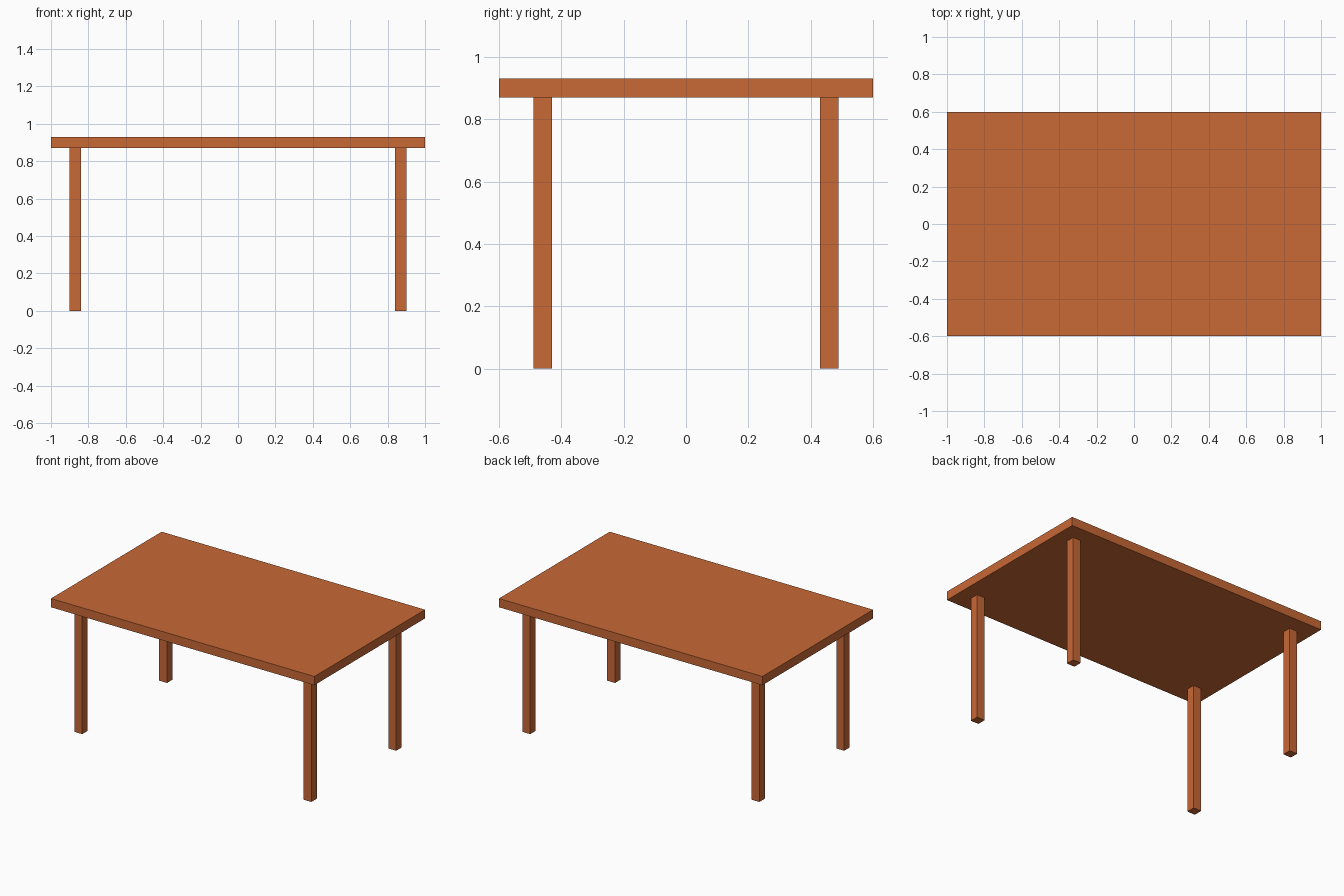
import bpy

default = bpy.data.objects.get("Cube")
if default:
    bpy.data.objects.remove(default, do_unlink=True)

# Single warm wood colour
WOOD = (0.58, 0.14, 0.036, 1.0)
wood = bpy.data.materials.new("warm_wood")
wood.use_nodes = True
wood.diffuse_color = WOOD
wood.node_tree.nodes["Principled BSDF"].inputs["Base Color"].default_value = WOOD


def box(name, centre, size):
    """Add a flat-shaded wooden box with its scale applied."""
    bpy.ops.mesh.primitive_cube_add(size=1, location=centre)
    obj = bpy.context.object
    obj.name = obj.data.name = name
    obj.scale = size
    bpy.ops.object.transform_apply(location=False, rotation=False, scale=True)
    obj.data.materials.append(wood)
    return obj


LEG_HEIGHT = 0.87
LEG_WIDTH = 0.06
TOP_THICKNESS = 0.06

# Table top
box("table_top", (0, 0, LEG_HEIGHT + TOP_THICKNESS / 2), (2.0, 1.2, TOP_THICKNESS))

# Four square legs, set in from the corners
for side, x in (("left", 0.87), ("right", -0.87)):
    for end, y in (("front", -0.46), ("back", 0.46)):
        box(f"{end}_{side}_leg", (x, y, LEG_HEIGHT / 2),
            (LEG_WIDTH, LEG_WIDTH, LEG_HEIGHT))
